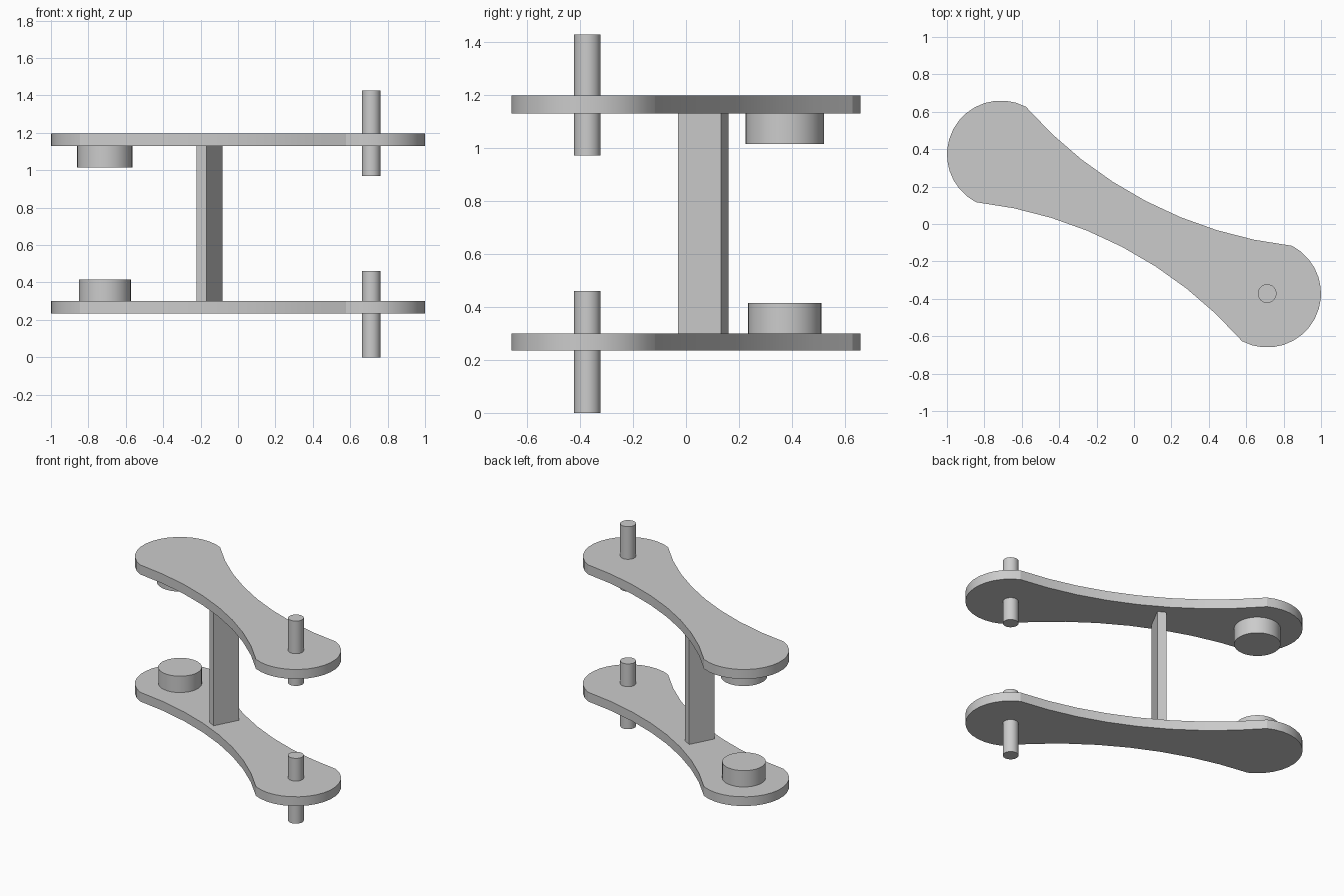
import bpy, bmesh, math
from mathutils import Matrix, Vector

cube = bpy.data.objects.get("Cube")
if cube:
    bpy.data.objects.remove(cube, do_unlink=True)

grey = bpy.data.materials.new("plain grey")
grey.use_nodes = True
grey.diffuse_color = (0.6, 0.6, 0.6, 1)
grey.node_tree.nodes["Principled BSDF"].inputs["Base Color"].default_value = (0.6, 0.6, 0.6, 1)

END = Vector((0.712, -0.372))          # centre of the pin end of each arm
HALF = END.length
TURN = Matrix.Rotation(math.atan2(END.y, END.x), 4, "Z")
RADIUS, SAG = 0.288, 0.15              # rounded ends, inward bow of the sides


def finish(name, bm):
    bmesh.ops.recalc_face_normals(bm, faces=bm.faces)
    mesh = bpy.data.meshes.new(name)
    bm.to_mesh(mesh)
    bm.free()
    mesh.materials.append(grey)
    obj = bpy.data.objects.new(name, mesh)
    bpy.context.collection.objects.link(obj)
    bpy.ops.object.select_all(action="DESELECT")
    obj.select_set(True)
    bpy.context.view_layer.objects.active = obj
    bpy.ops.object.shade_smooth_by_angle(angle=math.radians(18))
    return obj


def arm_outline():
    # Half the outline: round end, then the bowed side; the rest is a half turn
    half = []
    for i in range(17):
        a = -math.pi / 2 + math.pi * i / 16
        half.append(Vector((HALF + RADIUS * math.cos(a), RADIUS * math.sin(a))))
    bow = (HALF ** 2 + SAG ** 2) / (2 * SAG)
    spread = math.asin(HALF / bow)
    for i in range(1, 8):
        a = spread * (1 - i / 4)
        half.append(Vector((bow * math.sin(a), RADIUS - SAG + bow * (1 - math.cos(a)))))
    return half + [-p for p in half]


def arm(name, low, high):
    bm = bmesh.new()
    face = bm.faces.new([bm.verts.new((p.x, p.y, low)) for p in arm_outline()])
    top = bmesh.ops.extrude_face_region(bm, geom=[face], use_keep_orig=True)
    moved = [v for v in top["geom"] if isinstance(v, bmesh.types.BMVert)]
    bmesh.ops.translate(bm, verts=moved, vec=(0, 0, high - low))
    bm.transform(TURN)
    return finish(name, bm)


def rod(name, centre, radius, low, high):
    bm = bmesh.new()
    bmesh.ops.create_cone(bm, cap_ends=True, segments=32, radius1=radius, radius2=radius,
                          depth=high - low,
                          matrix=Matrix.Translation((*centre, (low + high) / 2)))
    return finish(name, bm)


# Two matching arms
arm("lower_arm", 0.235, 0.30)
arm("upper_arm", 1.13, 1.197)

# Pins through one end, round bosses facing each other at the other
rod("lower_pin", END, 0.05, 0, 0.46)
rod("upper_pin", END, 0.05, 0.97, 1.427)
rod("lower_boss", -END, 0.139, 0.30, 0.415)
rod("upper_boss", -END, 0.148, 1.015, 1.13)

# Flat post joining the arms, set across them
bm = bmesh.new()
bmesh.ops.create_cube(bm, size=1)
bm.transform(Matrix.Translation((-0.153, 0.065, 0.715)) @ TURN
             @ Matrix.Diagonal((0.06, 0.183, 0.83, 1)))
finish("post", bm)
